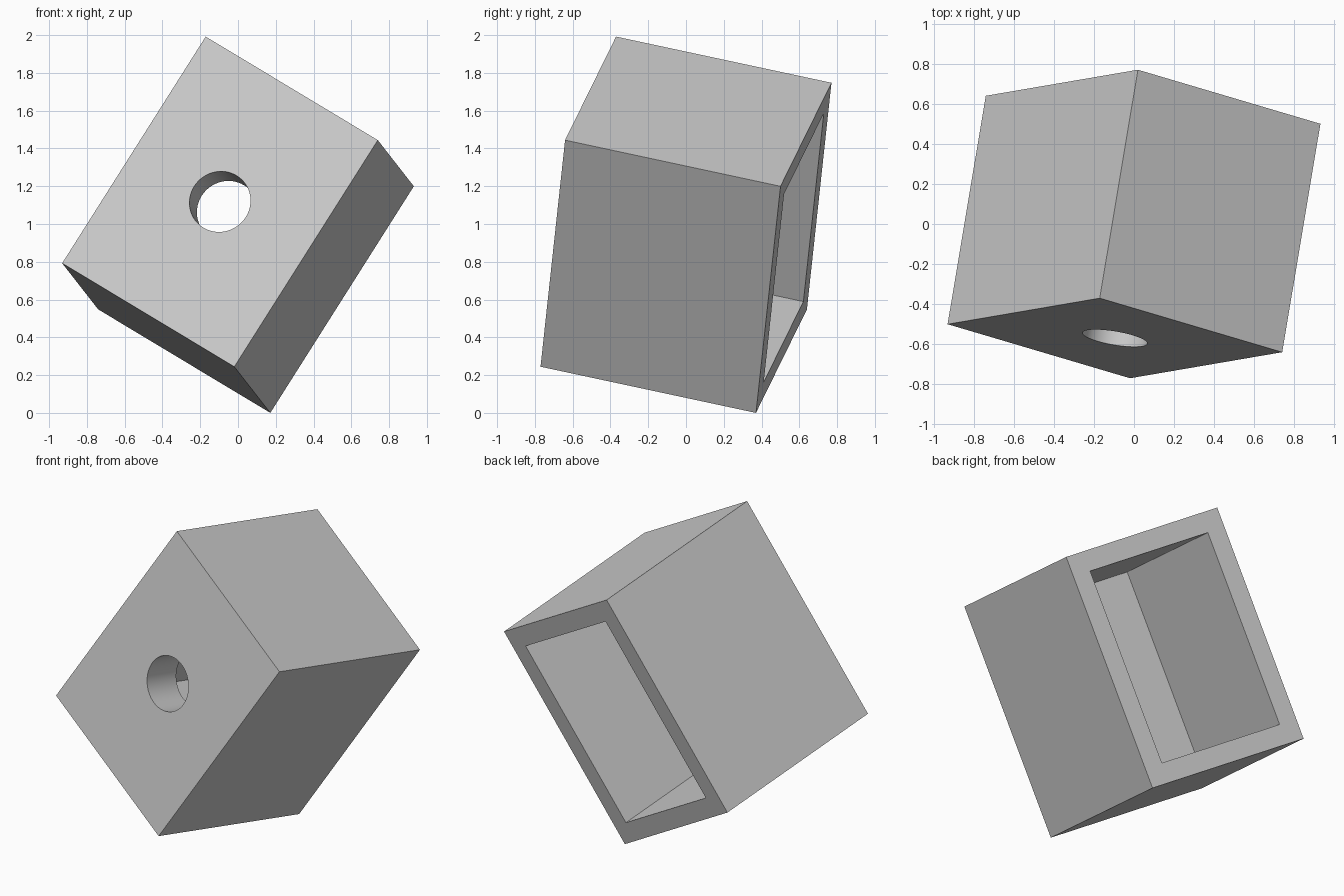
import bpy
import math
from mathutils import Matrix, Vector

default = bpy.data.objects.get("Cube")
if default:
    bpy.data.objects.remove(default, do_unlink=True)

WIDTH, DEPTH, HEIGHT = 1.097, 1.182, 1.426
RIM = 0.121          # wall around the rear pocket
FRONT_WALL = 0.245   # thick wall that carries the bore
BORE_RADIUS = 0.164

grey = bpy.data.materials.new("plain grey")
grey.use_nodes = True
colour = (0.6, 0.6, 0.6, 1)
grey.diffuse_color = colour
grey.node_tree.nodes["Principled BSDF"].inputs["Base Color"].default_value = colour


def box(name, size, y=0):
    bpy.ops.mesh.primitive_cube_add(size=1, location=(0, y, 0))
    obj = bpy.context.object
    obj.name = name
    obj.scale = size
    bpy.ops.object.transform_apply(location=True, rotation=False, scale=True)
    obj.data.materials.append(grey)
    return obj


def cut(target, cutter):
    cutter.hide_render = True
    mod = target.modifiers.new("cut", 'BOOLEAN')
    mod.operation = 'DIFFERENCE'
    mod.solver = 'EXACT'
    mod.object = cutter
    bpy.context.view_layer.objects.active = target
    bpy.ops.object.modifier_apply(modifier=mod.name)
    bpy.data.objects.remove(cutter, do_unlink=True)


# Block
housing = box("housing", (WIDTH, DEPTH, HEIGHT))

# Rectangular pocket open to the rear
pocket_depth = DEPTH - FRONT_WALL + 0.2
pocket_y = -DEPTH / 2 + FRONT_WALL + pocket_depth / 2
cut(housing, box("pocket_cutter",
                 (WIDTH - 2 * RIM, pocket_depth, HEIGHT - 2 * RIM), pocket_y))

# Round bore through the front wall
bpy.ops.mesh.primitive_cylinder_add(vertices=64, radius=BORE_RADIUS, depth=2 * FRONT_WALL + 0.2,
                                    location=(0, -DEPTH / 2, 0),
                                    rotation=(math.pi / 2, 0, 0))
bore = bpy.context.object
bore.name = "bore_cutter"
bore.data.materials.append(grey)
cut(housing, bore)

# Smooth bore, crisp edges
bpy.ops.object.select_all(action='DESELECT')
housing.select_set(True)
bpy.context.view_layer.objects.active = housing
bpy.ops.object.shade_smooth_by_angle(angle=math.radians(30))

# Tilt the block so it balances on one corner
up = Vector((0.76, 0.13, 1.20)).normalized()
side = Vector((0.91, -0.27, -0.55))
side = (side - up * side.dot(up)).normalized()
back = up.cross(side)
tilt = Matrix((side, back, up)).transposed().to_4x4()
housing.data.transform(Matrix.Translation((0, 0, 1)) @ tilt)
lowest = min(v.co.z for v in housing.data.vertices)
housing.data.transform(Matrix.Translation((0, 0, -lowest)))
